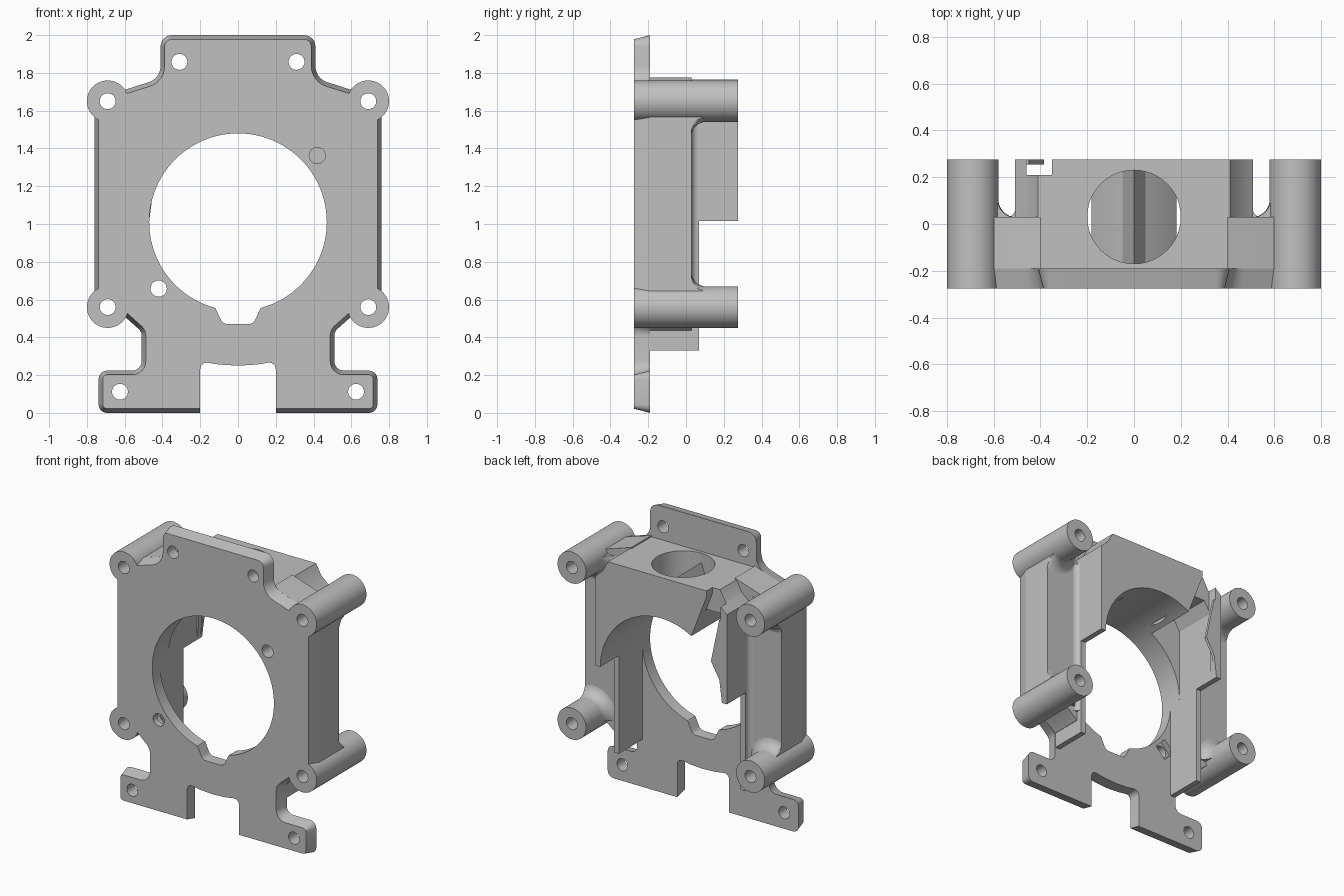
import bpy, bmesh, math
from mathutils import Vector

cube = bpy.data.objects.get("Cube")
if cube:
    bpy.data.objects.remove(cube, do_unlink=True)

mat = bpy.data.materials.new("plain grey")
mat.use_nodes = True
GREY = (0.53, 0.53, 0.53, 1)
mat.diffuse_color = GREY
mat.node_tree.nodes["Principled BSDF"].inputs["Base Color"].default_value = GREY

BORE_Z, BORE_R = 1.01, 0.47
FRONT, PLATE_BACK, PANEL_BACK, REAR = -0.275, -0.19, 0.03, 0.275
AXES = {"y": lambda a, b, t: (a, t, b),      # profile in x, z
        "z": lambda a, b, t: (a, b, t)}      # profile in x, y


def loft(name, sections, axis="y"):
    """Solid through matching profiles, given as (points, position)."""
    bm = bmesh.new()
    place = AXES[axis]
    rings = [[bm.verts.new(place(*p, t)) for p in pts] for pts, t in sections]
    bm.faces.new(rings[0])
    bm.faces.new(rings[-1])
    for a, b in zip(rings, rings[1:]):
        for i in range(len(a)):
            j = (i + 1) % len(a)
            bm.faces.new((a[i], a[j], b[j], b[i]))
    bmesh.ops.remove_doubles(bm, verts=bm.verts, dist=1e-5)
    bmesh.ops.recalc_face_normals(bm, faces=bm.faces)
    mesh = bpy.data.meshes.new(name)
    bm.to_mesh(mesh)
    bm.free()
    mesh.materials.append(mat)
    obj = bpy.data.objects.new(name, mesh)
    bpy.context.scene.collection.objects.link(obj)
    return obj


def prism(name, pts, t0, t1, axis="y"):
    return loft(name, [(pts, t0), (pts, t1)], axis)


def circle(x, z, r, n=32):
    return [(x + r * math.cos(math.tau * i / n), z + r * math.sin(math.tau * i / n))
            for i in range(n)]


def box(name, x0, x1, y0, y1, z0, z1):
    return prism(name, [(x0, z0), (x1, z0), (x1, z1), (x0, z1)], y0, y1)


def rounded(corners, steps=6):
    """Replace corners (x, z, radius) by arcs."""
    out, n = [], len(corners)
    for i, (x, z, r) in enumerate(corners):
        p = Vector((x, z))
        if r == 0:
            out.append(p)
            continue
        u = (Vector(corners[i - 1][:2]) - p).normalized()
        v = (Vector(corners[(i + 1) % n][:2]) - p).normalized()
        half = u.angle(v) / 2
        centre = p + (u + v).normalized() * r / math.sin(half)
        a = p + u * r / math.tan(half) - centre
        b = p + v * r / math.tan(half) - centre
        sweep = a.angle(b)
        for k in range(steps + 1):
            t = k / steps
            out.append(centre + (a * math.sin((1 - t) * sweep) + b * math.sin(t * sweep))
                       / math.sin(sweep))
    return out


def inset(pts, d):
    """Shrink a clockwise outline by d."""
    out = []
    for i, p in enumerate(pts):
        e1 = (p - pts[i - 1]).normalized()
        e2 = (pts[(i + 1) % len(pts)] - p).normalized()
        n1, n2 = Vector((e1.y, -e1.x)), Vector((e2.y, -e2.x))
        out.append(p + (n1 + n2) * d / (1 + n1.dot(n2)))
    return out


def cut(obj, cutters):
    for c in cutters:
        m = obj.modifiers.new("cut", "BOOLEAN")
        m.operation, m.solver, m.object = "DIFFERENCE", "EXACT", c
    bpy.context.view_layer.update()
    graph = bpy.context.evaluated_depsgraph_get()
    mesh = bpy.data.meshes.new_from_object(obj.evaluated_get(graph))
    obj.modifiers.clear()
    obj.data = mesh


def quarter(r, n=8):
    """Steps (out, up) along a concave quarter arc."""
    for i in range(n + 1):
        t = math.pi / 2 * i / n
        yield r * (1 - math.sin(t)), r * (1 - math.cos(t))


# Cutters
bore = prism("bore_cutter", circle(0, BORE_Z, BORE_R, 96), -0.5, 0.5)
key = prism("key_cutter", rounded([(-0.17, 0.6, 0), (-0.12, 0.555, 0.04), (-0.08, 0.47, 0.04),
                                   (0.08, 0.47, 0.04), (0.12, 0.555, 0.04), (0.17, 0.6, 0)]),
            -0.5, 0.5)
notch = prism("notch_cutter", rounded([(-0.2, -0.1, 0), (-0.2, 0.272, 0.035), (-0.1, 0.256, 0),
                                       (0, 0.25, 0), (0.1, 0.256, 0), (0.2, 0.272, 0.035),
                                       (0.2, -0.1, 0)]), -0.5, 0.5)
posts_at = [(s * 0.69, z) for s in (-1, 1) for z in (0.56, 1.65)]
post_holes = [prism("hole_cutter", circle(x, z, 0.042), -0.5, 0.5) for x, z in posts_at]
plate_holes = [prism("hole_cutter", circle(s * x, z, 0.042), -0.5, 0)
               for s in (-1, 1) for x, z in ((0.31, 1.858), (0.625, 0.112))]
pin_holes = [prism("pin_cutter", circle(s * 0.42, BORE_Z + s * 0.352, 0.043), -0.5, -0.1)
             for s in (-1, 1)]
pin_pocket = prism("pocket_cutter", circle(-0.42, 0.658, 0.075, 4), -0.23, -0.1)
top_hole = prism("top_cutter", circle(0, 0.03, 0.2, 48), 1.3, 2, "z")
# Slanted cable slot in the rear wall, and the cavity in front of it
slot = prism("slot_cutter", [(-0.46, 0.9), (-0.46, 1.9), (-0.35, 1.9), (-0.35, 1.72),
                             (-0.23, 1.41), (-0.3, 0.9)], 0.21, 0.4)
cavity = prism("cavity_cutter", [(-0.47, 0.9), (-0.47, 1.52), (-0.42, 1.6), (-0.3, 1.6),
                                 (-0.23, 1.41), (-0.3, 0.9)], -0.1, 0.22)
all_cutters = ([bore, key, notch, top_hole, slot, cavity, pin_pocket]
               + post_holes + plate_holes + pin_holes)

# Front plate with bevelled rim
half = [(0.41, 2.0, 0.06), (0.41, 1.77, 0.09), (0.6, 1.71, 0), (0.69, 1.675, 0),
        (0.76, 1.65, 0), (0.76, 0.56, 0), (0.69, 0.54, 0), (0.6, 0.51, 0),
        (0.51, 0.43, 0.05), (0.51, 0.224, 0.05), (0.738, 0.224, 0.045), (0.738, 0, 0.045)]
outline = rounded(half + [(-x, z, r) for x, z, r in reversed(half)])
plate = loft("front_plate", [(inset(outline, 0.022), FRONT), (outline, PLATE_BACK)])
cut(plate, [bore, key, notch, pin_pocket] + post_holes + plate_holes + pin_holes)
parts = [plate]

# Corner posts, each flaring into the side panel
for x, z in posts_at:
    name = f"{'left' if x > 0 else 'right'}_{'upper' if z > 1 else 'lower'}_post"
    post = prism(name, circle(x, z, 0.11, 48), FRONT, REAR)
    rings = []
    for out, up in quarter(0.08):
        ring = [(max(-0.76, min(0.76, a)), max(0.53, min(1.68, b)))
                for a, b in circle(x, z, 0.109 + out, 48)]
        rings.append((ring, PANEL_BACK - 0.002 + up))
    flare = loft(name + "_flare", rings)
    cut(post, post_holes)
    cut(flare, post_holes)
    parts += [post, flare]

# Side panels, inner walls and the fillets between them
panel = [(0.40, 1.775), (0.46, 1.755), (0.6, 1.71), (0.69, 1.675), (0.76, 1.65), (0.76, 0.56),
         (0.69, 0.54), (0.6, 0.51), (0.51, 0.435), (0.47, 0.435), (0.47, 1.1), (0.40, 1.4)]
for s, side in ((1, "left"), (-1, "right")):
    p = prism(f"{side}_side_panel", [(s * x, z) for x, z in panel], PLATE_BACK, PANEL_BACK)
    cut(p, [bore, cavity] + post_holes + pin_holes)
    w = box(f"{side}_inner_wall", s * 0.47, s * 0.508, PLATE_BACK, 0.07, 0.33, 1.05)
    corner = [(s * 0.505, PANEL_BACK - 0.002)]
    run = corner + [(s * (0.508 + out), PANEL_BACK + up) for out, up in quarter(0.035)]
    parts += [p, w, prism(f"{side}_wall_fillet", run, 0.5, 1.6, "z")]

# Upper housing around the bore
block = [(0.41, 1.765), (0.452, 1.69), (0.508, 1.64), (0.508, 1.015)]
housing = prism("upper_housing", block + [(-x, z) for x, z in reversed(block)],
                PLATE_BACK, REAR)
cut(housing, [bore, top_hole, slot, cavity] + pin_holes)
parts.append(housing)

# Thin lip beside the slot
lip = [(-0.50, 1.015), (-0.47, 1.015), (-0.45, 1.17), (-0.385, 1.285), (-0.45, 1.59),
       (-0.50, 1.59)]
parts.append(prism("slot_lip", lip, 0.255, REAR))

# Ridged bridge below the top opening
ridge = [(-0.185, 1.44), (-0.13, 1.5), (-0.05, 1.56), (0, 1.7),
         (0.05, 1.56), (0.13, 1.5), (0.185, 1.44)]
bridge = prism("ridge_bridge", ridge, PLATE_BACK, 0.24)
cut(bridge, [bore])
parts.append(bridge)

for c in all_cutters:
    bpy.data.objects.remove(c, do_unlink=True)

# Smooth round surfaces, keep edges sharp
bpy.ops.object.select_all(action="DESELECT")
for o in parts:
    o.select_set(True)
bpy.context.view_layer.objects.active = plate
bpy.ops.object.shade_smooth_by_angle(angle=math.radians(30))
